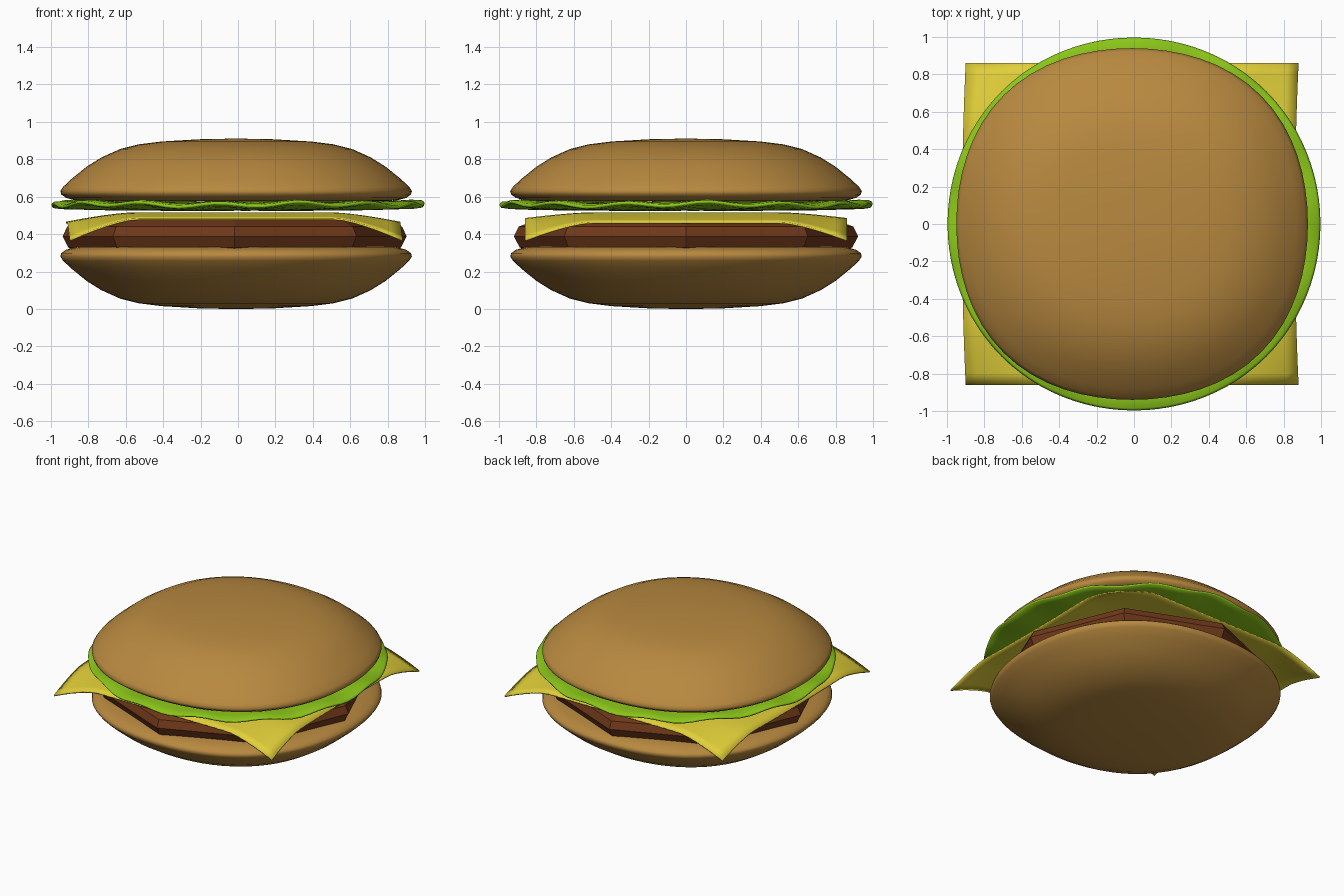
import bpy, math

if "Cube" in bpy.data.objects:
    bpy.data.objects.remove(bpy.data.objects["Cube"])


def material(name, color):
    m = bpy.data.materials.new(name)
    m.diffuse_color = (*color, 1)
    m.use_nodes = True
    m.node_tree.nodes["Principled BSDF"].inputs["Base Color"].default_value = m.diffuse_color
    return m


def add_mesh(name, verts, faces, mat, smooth=True):
    me = bpy.data.meshes.new(name)
    me.from_pydata(verts, [], faces)
    me.materials.append(mat)
    me.polygons.foreach_set("use_smooth", [smooth] * len(me.polygons))
    me.update()
    ob = bpy.data.objects.new(name, me)
    bpy.context.collection.objects.link(ob)
    return ob


def lathe(name, profile, sides, mat, smooth=True, square=0.0, cx=0.0, wave=None):
    """Stack rings of (radius, z) from bottom to top and cap both ends."""
    verts, faces = [], []
    for r, z in profile:
        for i in range(sides):
            a = 2 * math.pi * i / sides
            k = r * (1 + square * math.sin(2 * a) ** 2)
            dz = wave(a, r) if wave else 0
            verts.append((cx + k * math.cos(a), k * math.sin(a), z + dz))
    for j in range(len(profile) - 1):
        for i in range(sides):
            n = (i + 1) % sides
            faces.append((j * sides + i, j * sides + n,
                          (j + 1) * sides + n, (j + 1) * sides + i))
    faces.append(tuple(reversed(range(sides))))
    faces.append(tuple(range(len(verts) - sides, len(verts))))
    return add_mesh(name, verts, faces, mat, smooth)


bun_mat = material("bread", (0.48, 0.25, 0.05))
patty_mat = material("meat", (0.16, 0.04, 0.01))
cheese_mat = material("cheese", (0.75, 0.62, 0.04))
lettuce_mat = material("lettuce", (0.26, 0.57, 0.01))

# Buns: the top one is the bottom one turned over
bun = [(0.05, 0.0), (0.2, 0.003), (0.4, 0.015), (0.52, 0.03), (0.62, 0.055),
       (0.72, 0.1), (0.8, 0.15), (0.88, 0.215), (0.925, 0.257), (0.94, 0.28),
       (0.935, 0.298), (0.91, 0.316), (0.86, 0.33), (0.75, 0.337),
       (0.5, 0.335), (0.05, 0.33)]
lathe("bottom_bun", bun, 64, bun_mat, square=0.035, cx=-0.01)
lathe("top_bun", [(r, 0.91 - z) for r, z in reversed(bun)], 64, bun_mat,
      square=0.035, cx=-0.01)

# Patty: faceted eight-sided disc
lathe("patty", [(0.85, 0.30), (0.89, 0.33), (0.92, 0.388), (0.895, 0.44), (0.8, 0.475)],
      8, patty_mat, smooth=False, cx=-0.018)


# Cheese: square slice with drooping corners
def droop(t):
    return max(0, (abs(t) - 0.6) / 0.4) ** 1.4


N = 28
verts, faces = [], []
for j in range(N + 1):
    for i in range(N + 1):
        u, v = 2 * i / N - 1, 2 * j / N - 1
        du, dv = droop(u), droop(v)
        verts.append((0.89 * u - 0.03 + 0.02 * v * v, 0.86 * v,
                      0.516 - 0.05 * du - 0.03 * dv - 0.065 * du * dv))
for j in range(N):
    for i in range(N):
        a = j * (N + 1) + i
        faces.append((a, a + 1, a + N + 2, a + N + 1))
cheese = add_mesh("cheese_slice", verts, faces, cheese_mat)
mod = cheese.modifiers.new("thickness", "SOLIDIFY")
mod.thickness = 0.01


# Lettuce: thin leaf with a rippled rim
def ripple(a, r):
    return 0.011 * r ** 4 * (math.sin(14 * a) + 0.4 * math.sin(5 * a + 1))


leaf = [(0.05, 0.525), (0.4, 0.525), (0.7, 0.53), (0.85, 0.537), (0.95, 0.543),
        (0.99, 0.55), (0.997, 0.56), (0.985, 0.568), (0.93, 0.573), (0.8, 0.57),
        (0.5, 0.565), (0.05, 0.565)]
lathe("lettuce", leaf, 96, lettuce_mat, square=0.005, wave=ripple)
